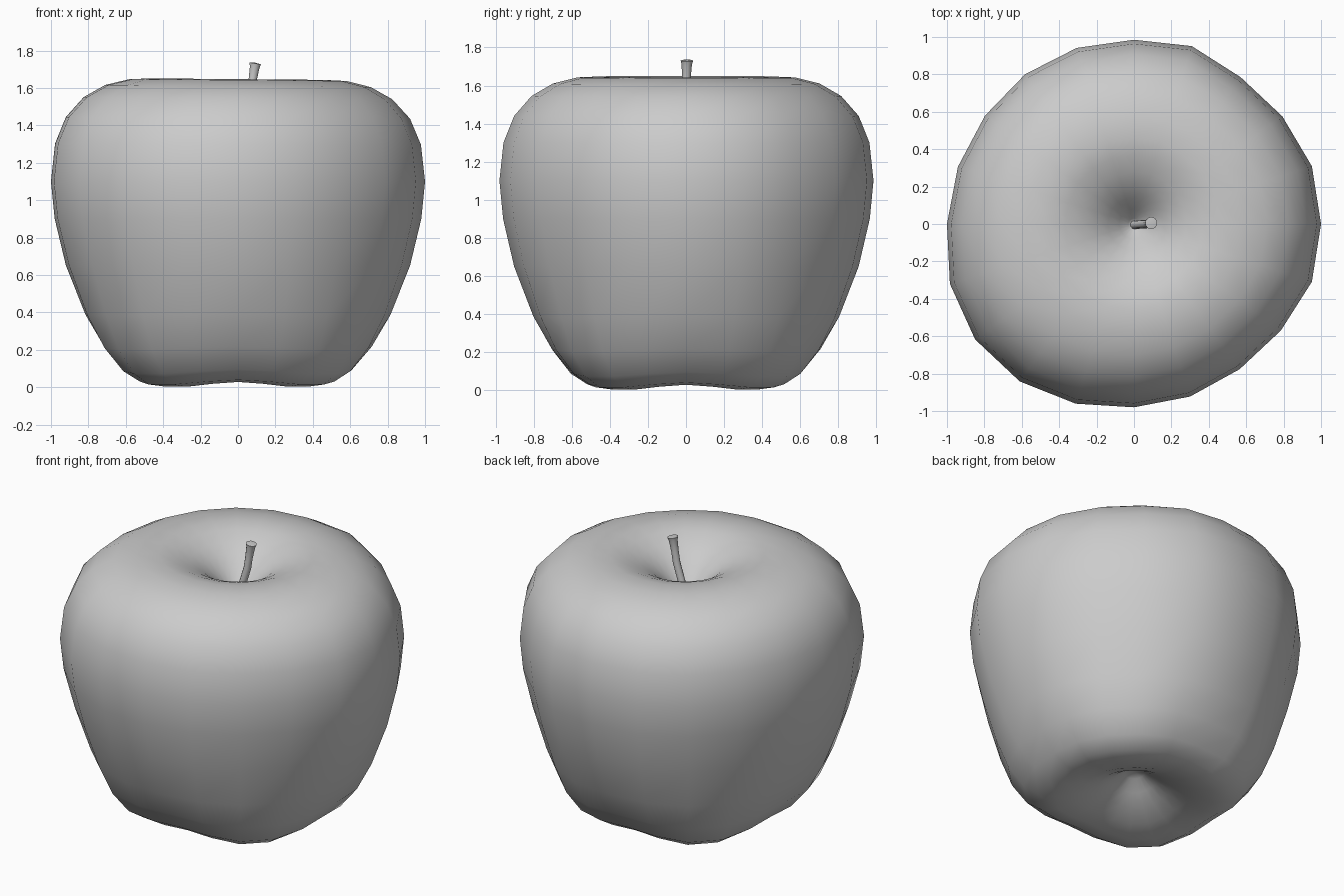
import bpy, bmesh, math
from mathutils import Vector

if "Cube" in bpy.data.objects:
    bpy.data.objects.remove(bpy.data.objects["Cube"])

grey = bpy.data.materials.new("plain grey")
grey.use_nodes = True
colour = (0.6, 0.6, 0.6, 1)
grey.diffuse_color = colour
grey.node_tree.nodes["Principled BSDF"].inputs["Base Color"].default_value = colour


def finish(name, bm, angle):
    bmesh.ops.recalc_face_normals(bm, faces=bm.faces)
    mesh = bpy.data.meshes.new(name)
    bm.to_mesh(mesh)
    bm.free()
    obj = bpy.data.objects.new(name, mesh)
    bpy.context.collection.objects.link(obj)
    mesh.materials.append(grey)
    bpy.ops.object.select_all(action='DESELECT')
    obj.select_set(True)
    bpy.context.view_layer.objects.active = obj
    bpy.ops.object.shade_smooth_by_angle(angle=math.radians(angle))


def skin(bm, rings, first, last):
    """Bridge rings of vertices and close both ends with a fan."""
    n = len(rings[0])
    for a, b in zip(rings, rings[1:]):
        for i in range(n):
            j = (i + 1) % n
            bm.faces.new((a[i], a[j], b[j], b[i]))
    for ring, pole in ((rings[0], first), (rings[-1], last)):
        centre = bm.verts.new(pole)
        for i in range(n):
            bm.faces.new((ring[i], ring[(i + 1) % n], centre))


# Fruit body: a lathe with both dimples, a lopsided bulge and four soft lobes below
SIDES = 20
PROFILE = [(.06, .18), (.13, .125), (.21, .075), (.31, .028), (.42, 0), (.52, .012), (.61, .07),
           (.715, .2), (.815, .38), (.92, .65), (.98, .9), (1, 1.1), (.978, 1.3), (.92, 1.44),
           (.825, 1.545), (.71, 1.61), (.58, 1.642), (.46, 1.647), (.37, 1.627), (.28, 1.59),
           (.21, 1.55), (.14, 1.49), (.08, 1.425), (.03, 1.37)]
GIRTH = [1, 1, .98, .97, 1, .985, .99, .99, .985, .99,
         1, 1.035, 1.05, 1.04, 1.01, .98, .97, .96, .97, 1]

bm = bmesh.new()
rings = []
for radius, height in PROFILE:
    ring = []
    low = max(0, 1 - height / .5) * min(1, radius / .4)
    high = max(0, height - 1.1) * 2
    for i, girth in enumerate(GIRTH):
        a = math.tau * i / SIDES
        lobe = math.cos(4 * a)
        r = radius * (1 + (girth - 1) * min(1, radius)) * (1 + .06 * low * (1 - lobe))
        x, y = r * math.cos(a), r * math.sin(a)
        z = height + .014 * low * (1 + lobe) - .008 * x * high
        ring.append(bm.verts.new((x, y, z)))
    rings.append(ring)
skin(bm, rings, (0, 0, .2), (0, 0, 1.345))
finish("fruit_body", bm, 80)

# Stem: a bent tube that flares at its flat tip
PATH = [(0, -.005, 1.35, .023), (.035, -.002, 1.46, .023), (.068, 0, 1.57, .023),
        (.078, .002, 1.64, .023), (.089, .004, 1.71, .027), (.092, .005, 1.731, .033)]
bm = bmesh.new()
rings = []
lean = Vector((.17, 0, 1)).to_track_quat('Z', 'Y')
for x, y, z, radius in PATH:
    rings.append([bm.verts.new(Vector((x, y, z)) + lean @ Vector(
        (radius * math.cos(math.tau * k / 10), radius * math.sin(math.tau * k / 10), 0)))
        for k in range(10)])
skin(bm, rings, PATH[0][:3], (.093, .005, 1.735))
finish("stem", bm, 40)
